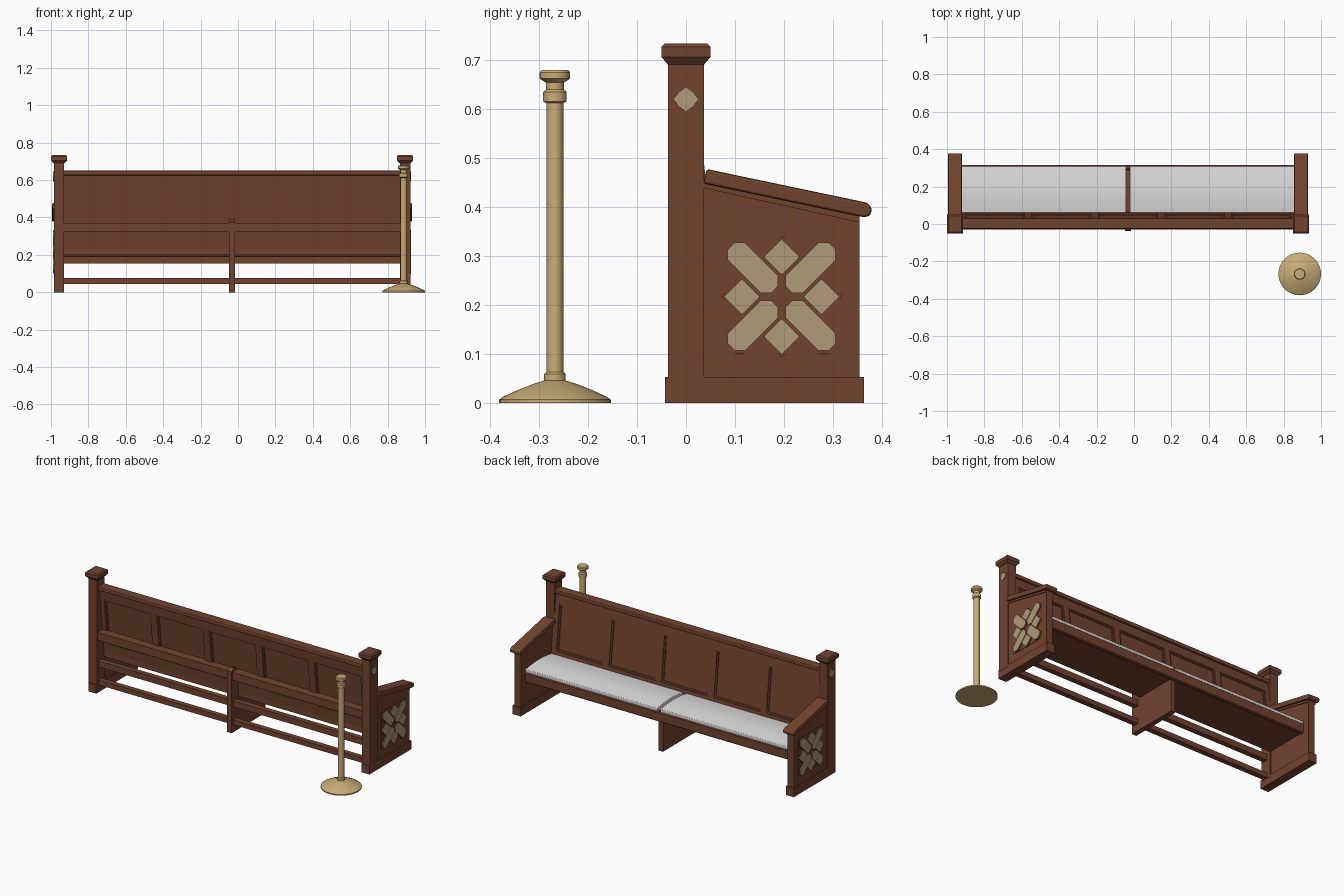
import bpy, bmesh, math
from mathutils import Vector

cube = bpy.data.objects.get("Cube")
if cube:
    bpy.data.objects.remove(cube, do_unlink=True)


def material(name, rgb):
    m = bpy.data.materials.new(name)
    m.use_nodes = True
    m.diffuse_color = (*rgb, 1)
    m.node_tree.nodes["Principled BSDF"].inputs["Base Color"].default_value = (*rgb, 1)
    return m


wood = material("brown wood", (0.17, 0.057, 0.028))
brass = material("pale brass", (0.58, 0.41, 0.18))
carving = material("dull gold", (0.43, 0.33, 0.19))
fabric = material("light grey fabric", (0.72, 0.72, 0.72))


def finish(name, bm, mat, bevel=0, segments=1, smooth=False):
    bmesh.ops.recalc_face_normals(bm, faces=bm.faces)
    me = bpy.data.meshes.new(name)
    bm.to_mesh(me)
    bm.free()
    me.materials.append(mat)
    ob = bpy.data.objects.new(name, me)
    bpy.context.collection.objects.link(ob)
    if bevel:
        mod = ob.modifiers.new("edge", "BEVEL")
        mod.width, mod.segments = bevel, segments
    if smooth:
        bpy.ops.object.select_all(action="DESELECT")
        ob.select_set(True)
        bpy.context.view_layer.objects.active = ob
        bpy.ops.object.shade_smooth_by_angle(angle=math.radians(35))
    return ob


def loft(name, rings, mat, **kw):
    """Skin between matching rings of points and close both ends."""
    bm = bmesh.new()
    vs = [[bm.verts.new(p) for p in r] for r in rings]
    n = len(vs[0])
    for a, b in zip(vs, vs[1:]):
        for i in range(n):
            j = (i + 1) % n
            bm.faces.new((a[i], a[j], b[j], b[i]))
    bm.faces.new(vs[0])
    bm.faces.new(vs[-1])
    return finish(name, bm, mat, **kw)


def prism(name, yz, x0, x1, mat, **kw):
    return loft(name, [[(x, y, z) for y, z in yz] for x in (x0, x1)], mat, **kw)


def box(name, x, y, z, mat=wood, lean=0, **kw):
    """Box from ranges; lean tips its foot towards +y."""
    def corner(yy, zz):
        return yy + lean * (0.64 - zz), zz
    yz = [corner(y[0], z[0]), corner(y[1], z[0]), corner(y[1], z[1]), corner(y[0], z[1])]
    return prism(name, yz, x[0], x[1], mat, **kw)


def block(name, cx, cy, layers, mat):
    """Stack of rectangles given as half width, half depth, height."""
    rings = [[(cx + i * hx, cy + j * hy, z) for i, j in ((-1, -1), (1, -1), (1, 1), (-1, 1))]
             for hx, hy, z in layers]
    return loft(name, rings, mat)


def turned(points, c, s, cy, cz):
    return [(cy + c * u - s * v, cz + s * u + c * v) for u, v in points]


def clipped(length, width, cut):
    """Rectangle with chamfered corners."""
    a, b = length / 2, width / 2
    return [(-a, cut - b), (cut - a, -b), (a - cut, -b), (a, cut - b),
            (a, b - cut), (a - cut, b), (cut - a, b), (-a, b - cut)]


MID = -0.032
IN_L, IN_R = -0.935, 0.871

# Bench ends with posts, caps, arms and carved panels
for side, label in ((1, "left"), (-1, "right")):
    cx = MID + side * 0.925
    face = cx + side * 0.022
    block(label + "_post", cx, 0, [(0.028, 0.037, 0.042), (0.028, 0.037, 0.69)], wood)
    block(label + "_post_cap", cx, 0,
          [(0.03, 0.037, 0.69), (0.043, 0.05, 0.705), (0.043, 0.05, 0.726), (0.036, 0.043, 0.733)], wood)
    box(label + "_plinth", (cx - 0.027, cx + 0.027), (-0.043, 0.363), (0, 0.053))
    prism(label + "_end_panel", [(0, 0.05), (0.353, 0.05), (0.353, 0.385), (0, 0.456)],
          cx - 0.022, cx + 0.022, wood)
    prism(label + "_arm_moulding", [(0.037, 0.438), (0.353, 0.368), (0.353, 0.39), (0.037, 0.456)],
          cx - 0.026, cx + 0.026, wood)
    prism(label + "_arm", [(0.035, 0.448), (0.362, 0.379), (0.374, 0.381), (0.379, 0.392),
                           (0.376, 0.403), (0.366, 0.409), (0.042, 0.477)],
          cx - 0.037, cx + 0.037, wood, bevel=0.005, segments=2)

    # Carved cross of bars and diamonds
    py, pz = 0.195, 0.217
    box(label + "_carving_field", (face, face + side * 0.002), (py - 0.118, py + 0.118), (pz - 0.117, pz + 0.117))
    for k in range(8):
        a = k * math.pi / 4
        straight = k % 2 == 0
        r = 0.081 if straight else 0.083
        shape = (0.052, 0.052, 0.002) if straight else (0.125, 0.05, 0.015)
        turn = a + (math.pi / 4 if straight else 0)
        cy, cz = py + r * math.cos(a), pz + r * math.sin(a)
        c, s = math.cos(turn), math.sin(turn)
        kind = "_diamond_" if straight else "_bar_"
        rim = clipped(shape[0] + 0.009, shape[1] + 0.009, shape[2])
        prism(label + kind + "rim_" + str(k), turned(rim, c, s, cy, cz), face, face + side * 0.005, wood)
        prism(label + kind + str(k), turned(clipped(*shape), c, s, cy, cz), face, face + side * 0.009, carving)

    # Small star on the post
    star = []
    for k in range(16):
        a, r = k * math.pi / 8, (0.026 if k % 4 == 0 else 0.021)
        star.append((r * math.cos(a), 0.619 + r * math.sin(a)))
    prism(label + "_post_star", star, cx + side * 0.027, cx + side * 0.033, carving)

# Leaning back with five sunken panels
LEAN = 0.11
box("back_board", (IN_L, IN_R), (-0.004, 0.009), (0.22, 0.635), lean=LEAN)
frame = (-0.015, 0.02)
box("back_top_frame", (IN_L, IN_R), frame, (0.57, 0.63), lean=LEAN)
box("back_bottom_frame", (IN_L, IN_R), frame, (0.2, 0.29), lean=LEAN)
PITCH, HALF = 0.3555, 0.158
edges = [IN_L] + [MID + (i - 2) * PITCH + e * HALF for i in range(5) for e in (-1, 1)] + [IN_R]
for i in range(6):
    box("back_stile_" + str(i), (edges[2 * i], edges[2 * i + 1]), frame, (0.285, 0.575), lean=LEAN)
step = (-0.010, 0.015)
for i in range(5):
    x0, x1 = edges[2 * i + 1], edges[2 * i + 2]
    for x in ((x0, x0 + 0.009), (x1 - 0.009, x1)):
        box("panel_side_moulding", x, step, (0.29, 0.57), lean=LEAN)
    for z in ((0.29, 0.299), (0.561, 0.57)):
        box("panel_cross_moulding", (x0, x1), step, z, lean=LEAN)
box("back_top_rail", (IN_L, IN_R), (-0.026, 0.032), (0.625, 0.65), bevel=0.006, segments=2)

# Rear rails
box("book_rail", (IN_L, IN_R), (-0.03, 0.024), (0.322, 0.37))
box("upper_stretcher", (IN_L, IN_R), (-0.02, 0.012), (0.155, 0.192))
box("lower_stretcher", (IN_L, IN_R), (-0.02, 0.012), (0.045, 0.075))

# Centre support
prism("centre_support", [(-0.037, 0), (0.29, 0), (0.29, 0.21), (0.03, 0.21), (0.015, 0.38),
                         (-0.015, 0.392), (-0.037, 0.375)], MID - 0.015, MID + 0.015, wood)

# Seat and cushions
box("seat_board", (IN_L, IN_R), (0.03, 0.305), (0.2, 0.245))
box("seat_front_edge", (IN_L, IN_R), (0.29, 0.315), (0.19, 0.25), bevel=0.005)
for name, x in (("right_cushion", (IN_L, MID - 0.01)), ("left_cushion", (MID + 0.01, IN_R))):
    top = [(0.05 + 0.26 * t / 8, 0.268 + 0.012 * math.sin(math.pi * t / 8)) for t in range(9)]
    prism(name, [(0.05, 0.245)] + top + [(0.31, 0.245)], x[0], x[1], fabric,
          bevel=0.003, segments=2, smooth=True)

# Rope post turned from one profile
profile = [(0.114, 0), (0.114, 0.007), (0.106, 0.013), (0.075, 0.027), (0.045, 0.039), (0.022, 0.046),
           (0.022, 0.059), (0.017, 0.064), (0.017, 0.611), (0.024, 0.615), (0.024, 0.634),
           (0.018, 0.639), (0.018, 0.653), (0.031, 0.661), (0.031, 0.674), (0.027, 0.679)]
rings = [[Vector((0.886 + r * math.cos(k * math.pi / 16), -0.267 + r * math.sin(k * math.pi / 16), z))
          for k in range(32)] for r, z in profile]
loft("rope_post", rings, brass, smooth=True)
